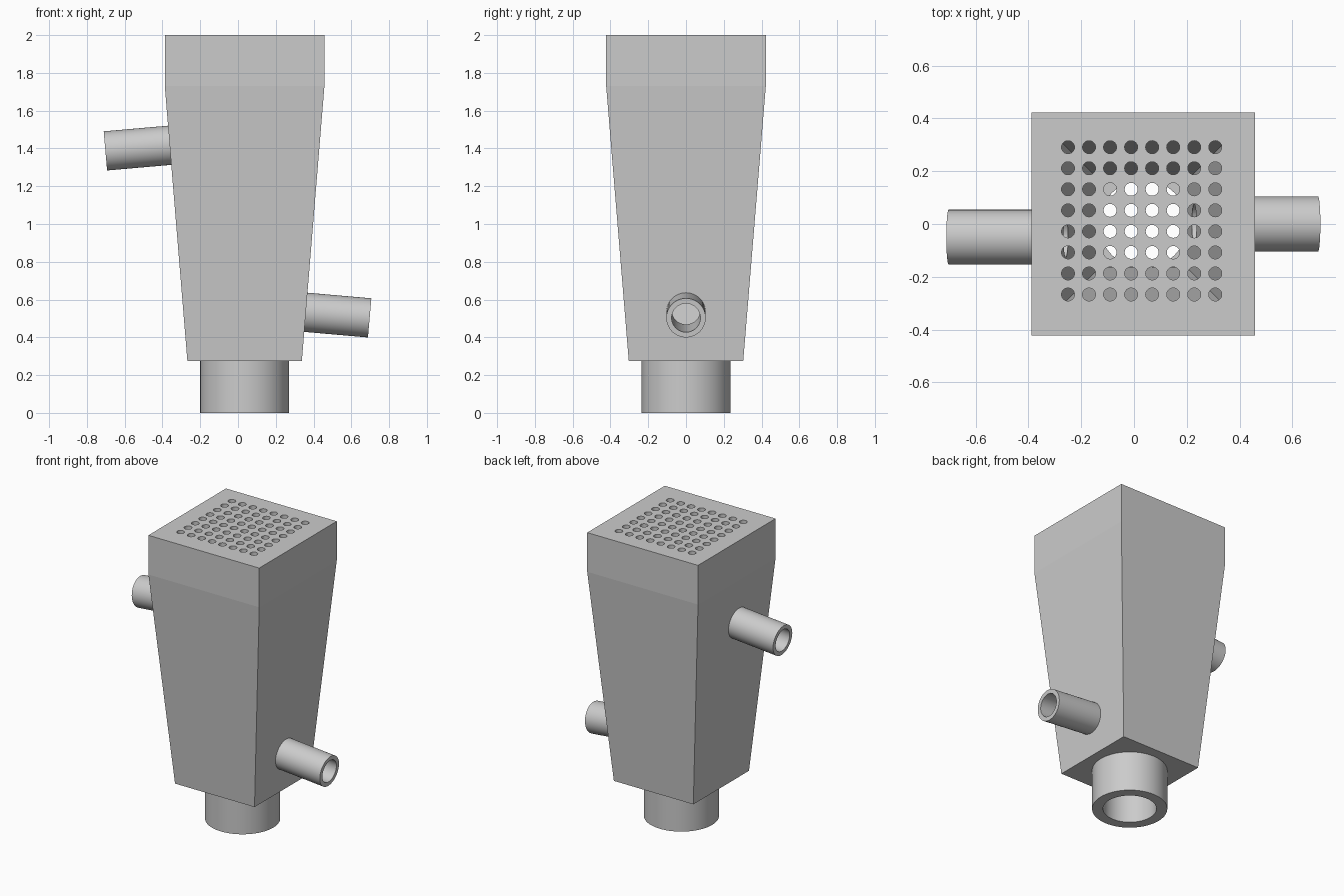
import bpy, bmesh, math
from mathutils import Matrix, Vector

default = bpy.data.objects.get("Cube")
if default:
    bpy.data.objects.remove(default, do_unlink=True)

CX = 0.035                      # the body axis in x
TILT = math.radians(5)

grey = bpy.data.materials.new("plain grey")
grey.use_nodes = True
colour = (0.6, 0.6, 0.6, 1)
grey.diffuse_color = colour
grey.node_tree.nodes["Principled BSDF"].inputs["Base Color"].default_value = colour


def finish(bm, name):
    bmesh.ops.recalc_face_normals(bm, faces=bm.faces)
    mesh = bpy.data.meshes.new(name)
    bm.to_mesh(mesh)
    bm.free()
    mesh.materials.append(grey)
    ob = bpy.data.objects.new(name, mesh)
    bpy.context.collection.objects.link(ob)
    return ob


def square_loft(name, sections):
    """Stack of square sections given as (z, half width)."""
    bm = bmesh.new()
    rings = [[bm.verts.new((CX + sx * h, sy * h, z))
              for sx, sy in ((-1, -1), (1, -1), (1, 1), (-1, 1))]
             for z, h in sections]
    for a, b in zip(rings, rings[1:]):
        for i in range(4):
            j = (i + 1) % 4
            bm.faces.new((a[i], a[j], b[j], b[i]))
    bm.faces.new(rings[0])
    bm.faces.new(rings[-1])
    return finish(bm, name)


def rod(bm, start, end, radius, sides=64):
    start, end = Vector(start), Vector(end)
    axis = end - start
    turn = axis.to_track_quat('Z', 'Y').to_matrix().to_4x4()
    bmesh.ops.create_cone(bm, cap_ends=True, segments=sides, radius1=radius,
                          radius2=radius, depth=axis.length,
                          matrix=Matrix.Translation((start + end) / 2) @ turn)


def tube(name, start, end, outer, inner, sides=64):
    """Open pipe with a wall, made from four rings."""
    start, end = Vector(start), Vector(end)
    turn = (end - start).to_track_quat('Z', 'Y')
    bm = bmesh.new()
    rings = []
    for centre, r in ((start, outer), (end, outer), (end, inner), (start, inner)):
        rings.append([bm.verts.new(centre + turn @ Vector(
            (r * math.cos(k * math.tau / sides), r * math.sin(k * math.tau / sides), 0)))
            for k in range(sides)])
    for n in range(4):
        a, b = rings[n], rings[(n + 1) % 4]
        for i in range(sides):
            j = (i + 1) % sides
            bm.faces.new((a[i], a[j], b[j], b[i]))
    ob = finish(bm, name)
    bpy.ops.object.select_all(action='DESELECT')
    ob.select_set(True)
    bpy.context.view_layer.objects.active = ob
    bpy.ops.object.shade_smooth_by_angle(angle=math.radians(30))
    return ob


def cut(target, cutter):
    mod = target.modifiers.new("cut", 'BOOLEAN')
    mod.operation = 'DIFFERENCE'
    mod.solver = 'EXACT'
    mod.object = cutter
    cutter.hide_render = True
    bpy.context.view_layer.objects.active = target
    bpy.ops.object.modifier_apply(modifier=mod.name)
    bpy.data.objects.remove(cutter, do_unlink=True)


# Tapered housing with a hollow funnel inside
body = square_loft("housing", [(0.275, 0.303), (1.73, 0.4225), (2.0, 0.4225)])
cut(body, square_loft("funnel_cutter", [(0.3, 0.165), (1.73, 0.328), (1.93, 0.328)]))

# Bottom outlet and its bore through the floor
tube("bottom_outlet", (CX, 0, 0), (CX, 0, 0.275), 0.235, 0.167)
bm = bmesh.new()
rod(bm, (CX, 0, 0.1), (CX, 0, 0.4), 0.167)
cut(body, finish(bm, "outlet_cutter"))

# Two side pipes sloping down and outward: name, side, tip position
for name, side, tip in (("left_pipe", 1, (0.697, 0, 0.503)),
                        ("right_pipe", -1, (-0.702, -0.05, 1.387))):
    tip = Vector(tip)
    inward = Vector((-side * math.cos(TILT), 0, math.sin(TILT)))
    tube(name, tip + inward * 0.39, tip, 0.104, 0.076)
    bm = bmesh.new()
    rod(bm, tip + inward * 0.25, tip + inward * 0.6, 0.076)
    cut(body, finish(bm, name + "_cutter"))

# Grid of small round holes in the top
bm = bmesh.new()
for i in range(8):
    for j in range(8):
        x, y = -0.25 + i * 0.0797, -0.267 + j * 0.0797
        rod(bm, (x, y, 1.85), (x, y, 2.1), 0.0245, 32)
cut(body, finish(bm, "hole_cutter"))
